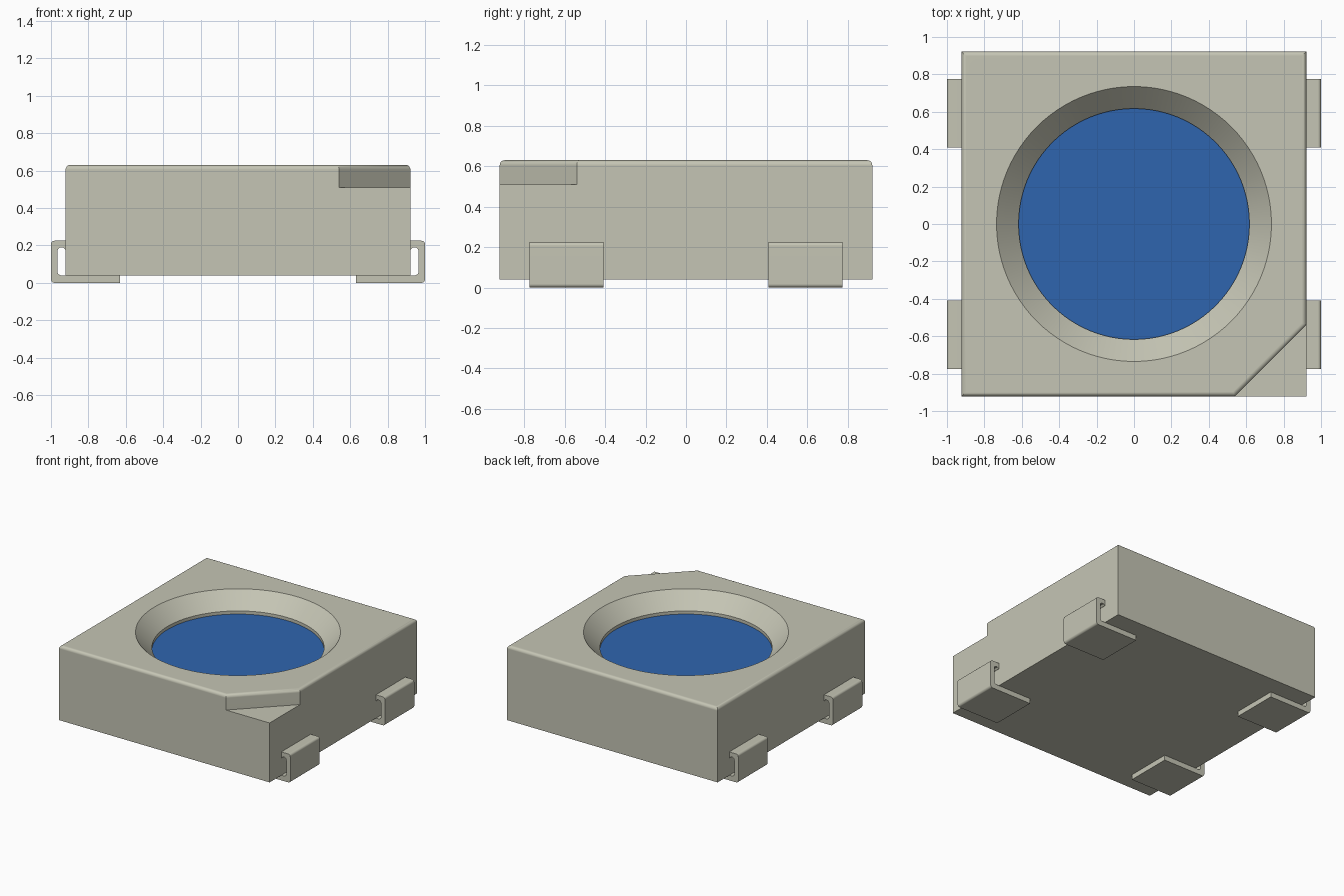
import bpy, bmesh, math
from mathutils import Vector

cube = bpy.data.objects.get("Cube")
if cube:
    bpy.data.objects.remove(cube, do_unlink=True)


def material(name, rgb):
    m = bpy.data.materials.new(name)
    m.diffuse_color = (*rgb, 1)
    m.use_nodes = True
    m.node_tree.nodes["Principled BSDF"].inputs["Base Color"].default_value = (*rgb, 1)
    return m


beige = material("warm grey", (0.56, 0.56, 0.46))
blue = material("lens blue", (0.028, 0.13, 0.43))


def make_object(name, bm, *mats):
    bmesh.ops.recalc_face_normals(bm, faces=bm.faces[:])
    mesh = bpy.data.meshes.new(name)
    bm.to_mesh(mesh)
    bm.free()
    for m in mats:
        mesh.materials.append(m)
    ob = bpy.data.objects.new(name, mesh)
    bpy.context.collection.objects.link(ob)
    return ob


def select_only(ob):
    bpy.ops.object.select_all(action='DESELECT')
    ob.select_set(True)
    bpy.context.view_layer.objects.active = ob


def smooth(ob):
    select_only(ob)
    bpy.ops.object.shade_smooth_by_angle(angle=math.radians(30))
    ob.modifiers.new("Weighted normals", 'WEIGHTED_NORMAL').keep_sharp = True


def rounded(points, steps=5):
    """Round the corners of a closed outline given as (x, z, radius)."""
    out = []
    for i, (x, z, r) in enumerate(points):
        p = Vector((x, z))
        if r == 0:
            out.append(p)
            continue
        a = (Vector(points[i - 1][:2]) - p).normalized() * r
        b = (Vector(points[(i + 1) % len(points)][:2]) - p).normalized() * r
        # quarter circle between the two tangent points of a square corner
        for k in range(steps + 1):
            t = k / steps * math.pi / 2
            out.append(p + a * (1 - math.sin(t)) + b * (1 - math.cos(t)))
    return out


# Housing: block with a stepped corner and rounded top edges
S, CUT = 0.922, 0.54
BASE, STEP, TOP = 0.04, 0.51, 0.63
BOWL_FLOOR = 0.485

bm = bmesh.new()
V = lambda x, y, z: bm.verts.new((x, y, z))
bottom = [V(-S, -S, BASE), V(S, -S, BASE), V(S, S, BASE), V(-S, S, BASE)]
outline = [(-S, -S), (CUT, -S), (S, -CUT), (S, S), (-S, S)]
top = [V(x, y, TOP) for x, y in outline]
notch = [V(CUT, -S, STEP), V(S, -S, STEP), V(S, -CUT, STEP)]
for f in (bottom, top, notch,
          [bottom[0], bottom[1], notch[1], notch[0], top[1], top[0]],
          [bottom[1], bottom[2], top[3], top[2], notch[2], notch[1]],
          [bottom[2], bottom[3], top[4], top[3]],
          [bottom[3], bottom[0], top[0], top[4]],
          [notch[0], notch[2], top[2], top[1]]):
    bm.faces.new(f)
bmesh.ops.recalc_face_normals(bm, faces=bm.faces[:])
top_edges = [e for e in bm.edges if all(v.co.z > TOP - 0.001 for v in e.verts)]
bmesh.ops.bevel(bm, geom=top_edges, offset=0.025, segments=5, profile=0.5,
                affect='EDGES', clamp_overlap=True)
housing = make_object("housing", bm, beige, blue)

# Bowl cutter: flared cone over a short straight wall
bm = bmesh.new()
N = 96
rings = []
for r, z in [(0.617, BOWL_FLOOR), (0.617, STEP), (0.735, TOP), (0.835, TOP + 0.1017)]:
    rings.append([bm.verts.new((r * math.cos(2 * math.pi * i / N),
                                r * math.sin(2 * math.pi * i / N), z)) for i in range(N)])
for lo, hi in zip(rings, rings[1:]):
    for i in range(N):
        j = (i + 1) % N
        bm.faces.new((lo[i], lo[j], hi[j], hi[i]))
bm.faces.new(rings[0])
bm.faces.new(rings[-1])
cutter = make_object("bowl_cutter", bm, beige)
cutter.hide_render = True

mod = housing.modifiers.new("Bowl", 'BOOLEAN')
mod.operation, mod.solver, mod.object = 'DIFFERENCE', 'EXACT', cutter
select_only(housing)
bpy.ops.object.modifier_apply(modifier=mod.name)
bpy.data.objects.remove(cutter, do_unlink=True)

# Blue lens on the bowl floor
for p in housing.data.polygons:
    on_floor = p.normal.z > 0.9 and abs(p.center.z - BOWL_FLOOR) < 0.005
    p.material_index = 1 if on_floor else 0
smooth(housing)

# Four bent terminals, two on each side
profile = rounded([(0.63, 0, 0), (1.0, 0, 0.018), (1.0, 0.225, 0.018),
                   (0.90, 0.225, 0), (0.90, 0.178, 0), (0.924, 0.178, 0), (0.936, 0.19, 0),
                   (0.965, 0.19, 0.02), (0.965, 0.04, 0.02), (0.63, 0.04, 0)])
for sx, side in ((1, "left"), (-1, "right")):
    for sy, end in ((-1, "front"), (1, "back")):
        bm = bmesh.new()
        face = bm.faces.new([bm.verts.new((sx * p.x, sy * 0.408, p.y)) for p in profile])
        ext = bmesh.ops.extrude_face_region(bm, geom=[face], use_keep_orig=True)
        moved = [g for g in ext["geom"] if isinstance(g, bmesh.types.BMVert)]
        bmesh.ops.translate(bm, verts=moved, vec=(0, sy * 0.367, 0))
        smooth(make_object(f"{end}_{side}_terminal", bm, beige))
